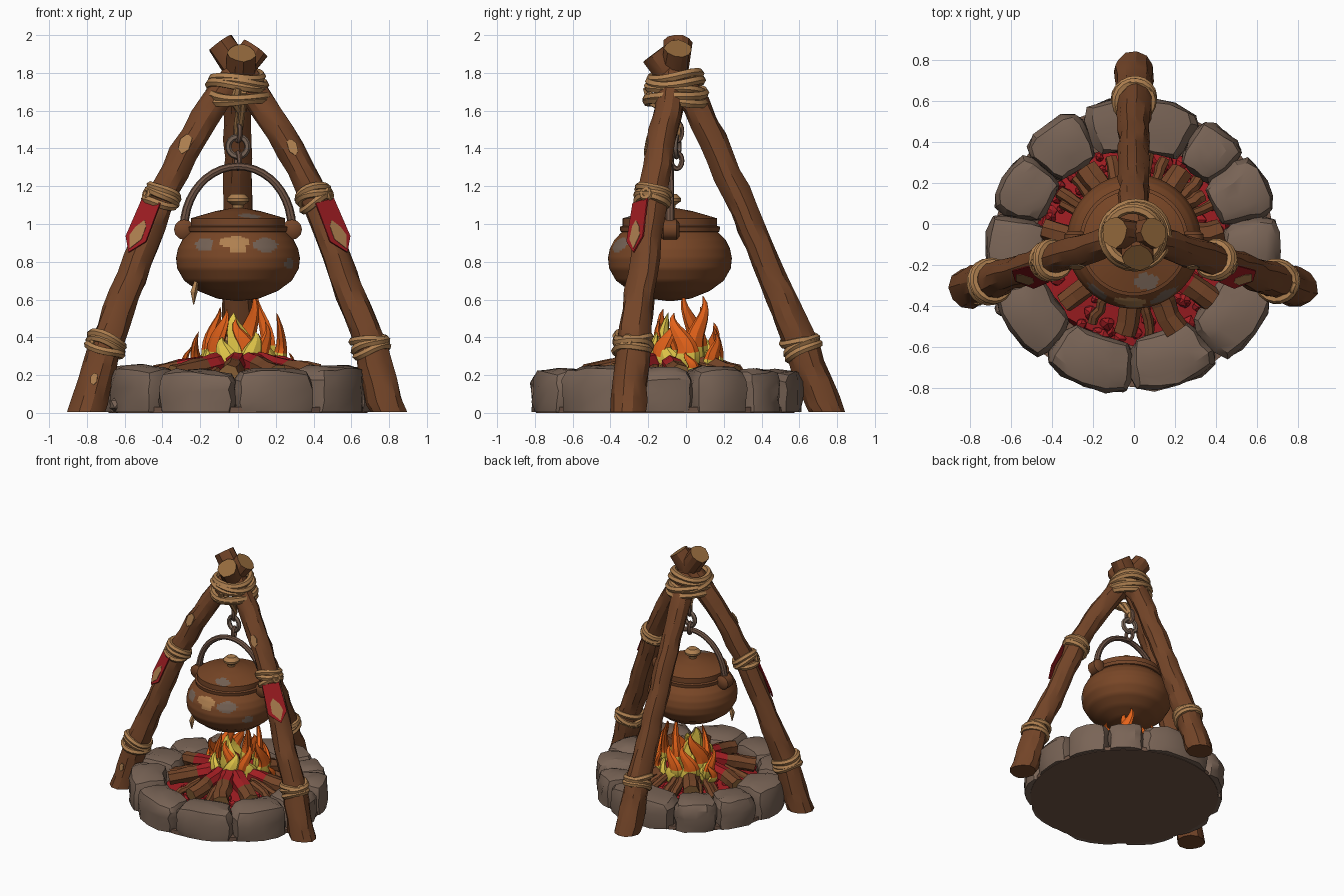
import bpy, bmesh, math, random
from mathutils import Vector as V

if "Cube" in bpy.data.objects:
    bpy.data.objects.remove(bpy.data.objects["Cube"])

random.seed(4)
R = random.uniform


def material(name, hexcode):
    lin = []
    for i in (0, 2, 4):
        c = int(hexcode[i:i + 2], 16) / 255
        lin.append(c / 12.92 if c <= 0.04045 else ((c + 0.055) / 1.055) ** 2.4)
    m = bpy.data.materials.new(name)
    m.diffuse_color = (*lin, 1)
    m.use_nodes = True
    m.node_tree.nodes["Principled BSDF"].inputs["Base Color"].default_value = m.diffuse_color
    return m


WOOD = material("bark brown", "744528")
POT = material("copper brown", "784626")
STONE = material("stone grey brown", "796456")
ROPE = material("rope tan", "AF8050")
RED = material("cloth red", "A01D22")
ORANGE = material("flame orange", "E8641A")
YELLOW = material("flame yellow", "E0C548")
IRON = material("iron grey brown", "756255")
CUT = material("cut wood", "94693C")
SOIL = material("soil brown", "705546")


def finish(name, bm, mats, smooth=30):
    bmesh.ops.recalc_face_normals(bm, faces=bm.faces)
    me = bpy.data.meshes.new(name)
    bm.to_mesh(me)
    bm.free()
    ob = bpy.data.objects.new(name, me)
    bpy.context.collection.objects.link(ob)
    for m in mats:
        me.materials.append(m)
    if smooth:
        bpy.context.view_layer.objects.active = ob
        ob.select_set(True)
        bpy.ops.object.shade_smooth_by_angle(angle=math.radians(smooth))
        ob.select_set(False)
    return ob


def tube(bm, pts, radii, sides=8, ref=(0, 1, 0), closed=False, jitter=0, flat=1, mat=lambda k: 0):
    """Sweep a polygon along pts; mat gives a material index per segment, -1 for the first cap."""
    pts = [V(p) for p in pts]
    n, rings = len(pts), []
    for i, p in enumerate(pts):
        a = pts[(i - 1) % n] if closed or i else p
        b = pts[(i + 1) % n] if closed or i < n - 1 else p
        t = (b - a).normalized()
        u = t.cross(V(ref)).normalized()
        w = u.cross(t)
        r = radii[i] if isinstance(radii, (list, tuple)) else radii
        ring = []
        for k in range(sides):
            th = 2 * math.pi * k / sides
            rr = r * (1 + R(-jitter, jitter))
            ring.append(bm.verts.new(p + u * math.cos(th) * rr + w * math.sin(th) * rr * flat))
        rings.append(ring)
    for i in range(n if closed else n - 1):
        A, B = rings[i], rings[(i + 1) % n]
        for k in range(sides):
            j = (k + 1) % sides
            bm.faces.new((A[k], A[j], B[j], B[k])).material_index = mat(i)
    if not closed:
        bm.faces.new(rings[0]).material_index = mat(-1)
        bm.faces.new(rings[-1]).material_index = mat(n - 1)


def loop(bm, c, axis, rad, r, n=18, wob=0.0, sides=6, stretch=1, m=0):
    """Closed ring around an axis."""
    axis = V(axis).normalized()
    w = axis.cross(V((0.3, 1, 0.2)).cross(axis) if abs(axis.z) > .5 else V((0, 0, 1)).cross(axis)).normalized()
    u = axis.cross(w)
    ph = R(0, 6)
    pts = [V(c) + u * math.cos(a) * rad * stretch + w * math.sin(a) * rad + axis * wob * math.sin(2 * a + ph)
           for a in (2 * math.pi * i / n for i in range(n))]
    tube(bm, pts, r, sides, axis, True, mat=lambda k: m)


def plate(bm, c, n, up, outline, off, thick, m, droop=0.0, s=1):
    """Thin polygon plate lying at distance off from c along n; s = -1 mirrors it."""
    n = (n - up * n.dot(up)).normalized()
    w = up.cross(n)
    layers = []
    for d in (off, off + thick):
        pts = [c + w * a + up * b + n * (d + max(0, -b) * droop) for a, b in outline]
        layers.append([bm.verts.new((p.x * s, p.y, p.z)) for p in pts])
    A, B = layers
    k = len(A)
    faces = [bm.faces.new(A), bm.faces.new(B)]
    faces += [bm.faces.new((A[i], A[(i + 1) % k], B[(i + 1) % k], B[i])) for i in range(k)]
    for f in faces:
        f.material_index = m


def paint(ob, spots):
    """Recolour faces inside ellipsoids: centre, radii, material index."""
    for f in ob.data.polygons:
        for c, s, m in spots:
            if sum(((f.center[i] - c[i]) / s[i]) ** 2 for i in range(3)) < 1:
                f.material_index = m


# ---- tripod legs
side_path = [(0.80, -0.31, -0.03), (0.70, -0.28, 0.36), (0.55, -0.225, 0.75), (0.40, -0.175, 1.15),
             (0.275, -0.135, 1.40), (0.13, -0.09, 1.63), (-0.095, -0.04, 1.96)]
back_path = [(0, 0.75, -0.03), (0, 0.61, 0.36), (0, 0.445, 0.75), (0, 0.27, 1.15),
             (0, 0.16, 1.40), (0, 0.055, 1.63), (0.02, -0.165, 1.905)]
paths = {"right_leg": side_path, "left_leg": [(-x, y, z - (0.03 if z > 1.9 else 0)) for x, y, z in side_path],
         "back_leg": back_path}


def at(path, z):
    for a, b in zip(path, path[1:]):
        if a[2] <= z <= b[2]:
            return V(a).lerp(V(b), (z - a[2]) / (b[2] - a[2])), (V(b) - V(a)).normalized()


for name, path in paths.items():
    bm = bmesh.new()
    n = 22
    z0, z1 = path[0][2], path[-1][2]
    pts = [at(path, min(z1, z0 + (z1 - z0) * i / (n - 1)))[0] for i in range(n)]
    for p in pts[1:-1]:
        p += V((R(-.005, .005), R(-.005, .005), 0))
    rad = [0.1 - 0.025 * min(1, i / 9) for i in range(n)]
    tube(bm, pts, rad, 11, jitter=0.08, mat=lambda k: 1 if k == n - 1 else 0)
    for v in bm.verts:
        v.co.z = max(v.co.z, 0.004)
    finish(name, bm, [WOOD, CUT], 28)

    # rope wraps, only one on the back leg
    bm = bmesh.new()
    for z, r in ((0.36, 0.088), (1.14, 0.08))[:1 if name == "back_leg" else 2]:
        c, t = at(path, z)
        for k in (-1, 0, 1):
            loop(bm, c + t * k * 0.03, t + V((R(-.2, .2), R(-.2, .2), 0)), r + R(-.002, .006), 0.022, wob=0.008)
        out = V((c.x, c.y, 0)).normalized()
        loop(bm, c + out * 0.085 + V((0, 0, 0.02)), out + V((0, 0, .3)), 0.025, 0.015, 10)
    finish(name + "_ropes", bm, [ROPE], 50)

# ---- pale patches of stripped bark
bm = bmesh.new()
chip = [(-.02, .05), (.012, .055), (.03, .02), (.018, -.03), (-.008, -.045), (-.03, -.01)]
for z, s, k in ((1.40, -1, 1.1), (1.385, 1, 0.9), (0.165, -1, 0.65)):
    c, t = at(side_path, z)
    plate(bm, c, V((0.1, -1, 0.3)), t, [(a * k, b * k) for a, b in chip], 0.075 if z > 1 else 0.094, 0.006, 0, 0, s)
c, t = at(back_path, 1.85)
plate(bm, c, V((0.2, -0.4, 1)), t, chip, 0.071, 0.006, 0)
finish("bark_chips", bm, [ROPE], 0)

# ---- rope binding at the top and the hanging strands
bm = bmesh.new()
for z, r in ((1.65, 0.152), (1.685, 0.155), (1.72, 0.145), (1.75, 0.138), (1.78, 0.13)):
    loop(bm, (R(-.01, .01), -0.055, z), (R(-.13, .13), R(-.13, .13), 1), r, 0.024, 24, 0.012)
tube(bm, [(0.0, -0.21, 1.72), (-0.02, -0.19, 1.65), (0.01, -0.09, 1.6), (0, -0.045, 1.52), (0, -0.045, 1.45)],
     [0.02, 0.026, 0.024, 0.022, 0.014], 6)
tube(bm, [(0.03, -0.2, 1.7), (0.025, -0.13, 1.61), (0.01, -0.045, 1.5)], 0.016, 6)
finish("top_binding", bm, [ROPE], 50)

# ---- chain links
bm = bmesh.new()
loop(bm, (0, -0.05, 1.41), (0.2, 1, 0), 0.052, 0.017)
loop(bm, (0, -0.05, 1.335), (1, 0.3, 0), 0.042, 0.014, stretch=0.7, m=1)
loop(bm, (0, -0.05, 1.49), (1, 0.4, 0), 0.05, 0.014, stretch=0.6, m=1)
finish("chain", bm, [IRON, SOIL], 50)

# ---- pot: lathed body, rim, lid and knob
CY = -0.085


def lathe(name, prof, mats, seg=96):
    bm = bmesh.new()
    tube(bm, [(0, CY, z) for r, z in prof], [r for r, z in prof], seg)
    return finish(name, bm, mats, 40)


def refine(ctrl, n):
    return [tuple(V(a).lerp(V(b), k / n)) for a, b in zip(ctrl, ctrl[1:]) for k in range(n)] + [ctrl[-1]]


body = [(0.01, 0.592), (0.11, 0.605), (0.21, 0.645), (0.285, 0.70), (0.322, 0.765), (0.328, 0.82),
        (0.318, 0.87), (0.295, 0.915), (0.262, 0.95), (0.245, 0.965)]
pot = lathe("pot", refine(body, 5), [POT, ROPE, IRON])
paint(pot, [((-0.015, -0.4, 0.905), (0.085, 0.1, 0.032), 1), ((0.0, -0.4, 0.875), (0.045, 0.1, 0.03), 1),
            ((0.15, -0.36, 0.89), (0.07, 0.1, 0.038), 2), ((-0.18, -0.34, 0.89), (0.05, 0.1, 0.035), 2),
            ((0.27, -0.25, 0.79), (0.03, 0.06, 0.03), 2)])
lathe("pot_rim", [(0.24, 0.95), (0.262, 0.96), (0.266, 0.985), (0.25, 0.99), (0.25, 1.02), (0.235, 1.025)], [WOOD])
lid = lathe("lid", refine([(0.25, 1.01), (0.25, 1.03), (0.2, 1.045), (0.12, 1.068), (0.03, 1.085)], 4), [POT, IRON])
paint(lid, [((0.06, -0.28, 1.035), (0.06, 0.04, 0.05), 1)])
lathe("lid_knob", [(0.025, 1.07), (0.03, 1.1), (0.058, 1.12), (0.06, 1.135), (0.035, 1.16)], [ROPE], 12)

# ---- pot handle with side brackets
bm = bmesh.new()
arch = [(0.285 * math.cos(a), CY, 0.98 + 0.325 * math.sin(a)) for a in (math.pi * i / 20 for i in range(21))]
tube(bm, arch, [0.024 - 0.004 * math.sin(math.pi * i / 20) for i in range(21)], 8)
finish("pot_handle", bm, [SOIL], 40)
bm = bmesh.new()
for s in (-1, 1):
    tube(bm, [(s * 0.285, CY + d, 0.97) for d in (-0.05, -0.035, 0.035, 0.05)], [0.035, 0.054, 0.054, 0.035], 12, (0, 0, 1))
finish("handle_brackets", bm, [WOOD], 40)
bm = bmesh.new()
tube(bm, [(-0.22, -0.24, 0.7), (-0.235, -0.25, 0.64), (-0.235, -0.25, 0.575)], [0.012, 0.02, 0.003], 5)
finish("loose_strand", bm, [ROPE], 0)

# ---- cloth pennants with a worn patch
c, t = at(side_path, 0.98)
for s, name in ((1, "right_pennant"), (-1, "left_pennant")):
    bm = bmesh.new()
    n = V((0.55, -0.78, 0.3))
    plate(bm, c, n, t, [(-.065, .13), (.06, .13), (.07, -.09), (.01, -.17), (-.07, -.09)], 0.072, 0.008, 0, 0.06, s)
    plate(bm, c, n, t, [(-.035, -.01), (-.01, .02), (.03, -.03), (.045, -.08), (.01, -.15), (-.04, -.085)],
          0.081, 0.003, 1, 0.06, s)
    finish(name, bm, [RED, ROPE], 0)

# ---- ring of rounded stones
RING = V((0, -0.11, 0))
edges = [-163, -129, -91, -53, -17, 13, 40, 62, 112, 139, 166, 197]
for i, (a0, a1) in enumerate(zip(edges, edges[1:])):
    bm = bmesh.new()
    bmesh.ops.create_cube(bm, size=2)
    bmesh.ops.subdivide_edges(bm, edges=bm.edges, cuts=3, use_grid_fill=True)
    h, r0, r1, tilt = R(0.225, 0.25), R(0.42, 0.46), R(0.705, 0.73), R(-0.012, 0.012)
    for v in bm.verts:
        x, y, z = v.co
        up = max(0, z)
        big = max(abs(x), abs(y), up, 0.01)
        q = max((abs(x) ** 4.5 + abs(y) ** 4.5 + up ** 4.5) ** (1 / 4.5), big)
        x, y, up = x * big / q, y * big / q, up * big / q
        tuck = 0.96 if z < -0.9 else 1
        a = math.radians((a0 + a1) / 2 + x * tuck * (a1 - a0) / 2 * 1.01)
        r = (r0 + r1) / 2 + y * tuck * (r1 - r0) / 2
        zz = (up if z > 0 else z) * h / 2 + h / 2 + (tilt * x if z > 0 else 0)
        v.co = RING + V((math.cos(a) * r, math.sin(a) * r, zz)) + V((R(-1, 1), R(-1, 1), R(-1, 1))) * 0.009
        v.co.z = 0.004 if z < -0.9 else v.co.z
    finish("ring_stone_%d" % i, bm, [STONE], 30)
bm = bmesh.new()
bmesh.ops.create_icosphere(bm, subdivisions=1, radius=0.045)
bmesh.ops.translate(bm, verts=bm.verts, vec=(-0.64, -0.41, 0.045))
finish("small_stone", bm, [STONE], 0)

# ---- soil base and ember bed
bm = bmesh.new()
tube(bm, [(0, -0.11, 0), (0, -0.11, 0.03)], 0.685, 44)
finish("soil_base", bm, [SOIL], 0)
bm = bmesh.new()
tube(bm, [(0, -0.11, z) for z in (0.02, 0.1, 0.17)], [0.49, 0.47, 0.1], 24, jitter=0.04)
for i in range(120):
    a, r = R(0, 6.283), 0.47 * math.sqrt(R(0.05, 1))
    s = R(0.022, 0.042)
    for v in bmesh.ops.create_icosphere(bm, subdivisions=1, radius=s)["verts"]:
        v.co = v.co * R(0.75, 1.2) + V((r * math.cos(a), -0.11 + r * math.sin(a), 0.17 - 0.12 * r))
finish("ember_bed", bm, [RED], 0)

# ---- big radial logs glowing toward the centre, with charred sticks among the embers
bm = bmesh.new()
big = [(d, True) for d in (-140, -97, -62, -32, 12, 60, 118, 168)]
small = [(d, False) for d in (-118, -78, -12, -3, 28, 38, 48, 73, 84, 96, 106, 132, 142, 152, 182, 196)]
for deg, thick in big + small:
    a = math.radians(deg + R(-3, 3))
    d = V((math.cos(a), math.sin(a), 0))
    r0, r1, th = (R(0.42, 0.46), 0.1, R(0.054, 0.062)) if thick else (R(0.41, 0.46), R(0.2, 0.28), R(0.024, 0.034))
    lift = 0.2 if thick else R(0.14, 0.17)
    pts = [RING + d * (r0 + (r1 - r0) * k / 5) + V((R(-.008, .008), R(-.008, .008), lift + 0.014 * k)) for k in range(6)]
    first = R(1.6, 2.8) if thick else 9
    tube(bm, pts, th, 7, (0, 0, 1), jitter=0.12, mat=lambda k: 2 if k == -1 else 1 if k >= first else 0)
finish("fire_logs", bm, [WOOD, RED, CUT], 0)


# ---- flames: flattened, swaying, tapered sweeps
def flame(bm, x, y, h, w, sway, m, base=0.2):
    d = V((x, y + 0.02, 0))
    d = d.normalized() if d.length > 0.02 else V((0, -1, 0))
    side = V((-d.y, d.x, 0))
    pts, rad = [], []
    for k in range(12):
        t = k / 11
        pts.append(V((x, y, base + h * t)) + d * math.sin(t * 3.0) * 0.03 + side * sway * math.sin(t * 5.4) * (0.4 + t))
        rad.append(w * max(0.02, (0.65 + 1.6 * t) if t < 0.22 else 1.25 * (1 - t) ** 0.75))
    tube(bm, pts, rad, 7, d, flat=0.55, mat=lambda k: 1 if k < m else 0)


bm = bmesh.new()
for x, y, h, w, s in [(0.04, 0.02, 0.43, .08, .045), (0.12, 0.05, 0.42, .07, -.04), (-0.11, 0.03, 0.36, .08, .045),
                      (0.2, -0.02, 0.33, .07, .04), (-0.2, 0.0, 0.23, .06, -.035), (0.26, 0.02, 0.12, .035, .02),
                      (-0.25, 0.05, 0.15, .04, .02), (0.03, -0.12, 0.3, .065, .04), (-0.08, -0.09, 0.35, .075, -.035),
                      (0.12, -0.1, 0.28, .065, -.035), (0.0, 0.14, 0.26, .07, .035), (0.13, 0.13, 0.22, .06, -.03),
                      (-0.1, 0.12, 0.28, .07, .035)]:
    flame(bm, x, y, h, w, s, 4)
for i in range(9):
    a = 2 * math.pi * i / 9 + 0.2
    flame(bm, 0.16 * math.cos(a), -0.01 + 0.15 * math.sin(a), R(0.17, 0.26), 0.08, R(-.03, .03), 12, 0.16)
for x, y, h, w, s in [(0.0, -0.09, 0.33, 0.1, 0.02), (0.07, -0.16, 0.23, 0.08, -0.02), (-0.06, -0.17, 0.2, 0.08, 0.02)]:
    flame(bm, x, y, h, w, s, 12)
finish("flames", bm, [ORANGE, YELLOW], 30)
